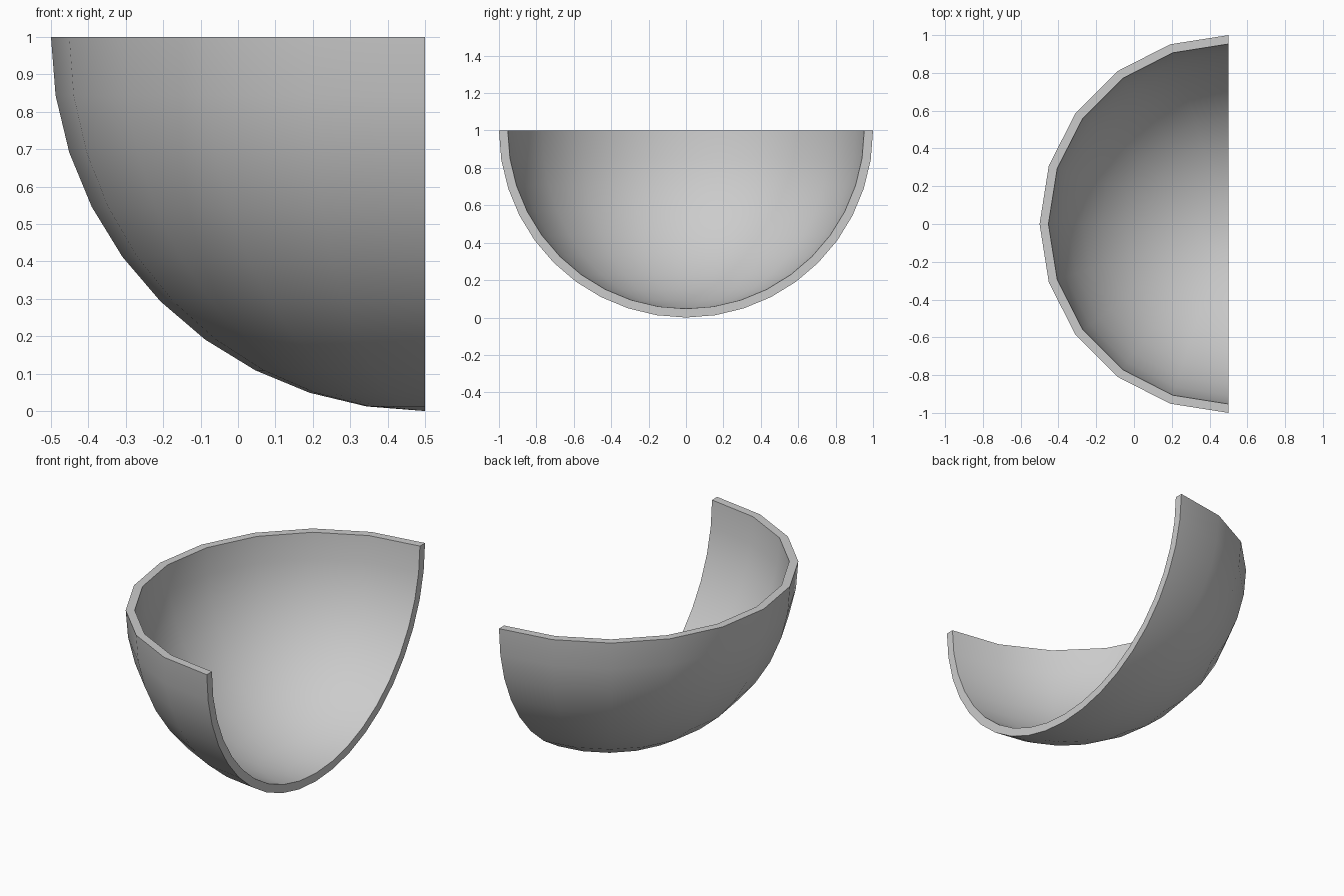
import bpy, bmesh
from math import sin, cos, radians

if "Cube" in bpy.data.objects:
    bpy.data.objects.remove(bpy.data.objects["Cube"])

CENTRE = (0.5, 0.0, 1.0)
SEGS, RINGS = 10, 10          # half turn in 18 degree steps, quarter arc in 9 degree steps
OUTER, INNER = 1.0, 0.953

bm = bmesh.new()


def quarter_sphere(radius):
    """Grid of rings from the rim down to a single bottom pole."""
    rings = []
    for i in range(RINGS):
        lat = radians(90 * i / RINGS)
        ring = []
        for j in range(SEGS + 1):
            lon = radians(90 + 180 * j / SEGS)
            ring.append(bm.verts.new((CENTRE[0] + radius * cos(lat) * cos(lon),
                                      CENTRE[1] + radius * cos(lat) * sin(lon),
                                      CENTRE[2] - radius * sin(lat))))
        rings.append(ring)
    pole = bm.verts.new((CENTRE[0], CENTRE[1], CENTRE[2] - radius))
    for a, b in zip(rings, rings[1:]):
        for j in range(SEGS):
            bm.faces.new((a[j], b[j], b[j + 1], a[j + 1]))
    for j in range(SEGS):
        bm.faces.new((rings[-1][j], pole, rings[-1][j + 1]))
    # open border, running round the rim and back along the cut side
    return (rings[0] + [r[-1] for r in rings[1:]] + [pole]
            + [r[0] for r in reversed(rings[1:])])


# outer and inner skins, joined by flat edges
outer = quarter_sphere(OUTER)
inner = quarter_sphere(INNER)
n = len(outer)
for k in range(n):
    m = (k + 1) % n
    bm.faces.new((outer[k], outer[m], inner[m], inner[k]))
bmesh.ops.recalc_face_normals(bm, faces=bm.faces)

mesh = bpy.data.meshes.new("quarter_dome_shell")
bm.to_mesh(mesh)
bm.free()
shell = bpy.data.objects.new("quarter_dome_shell", mesh)
bpy.context.collection.objects.link(shell)

# smooth curved skins, sharp rim
bpy.context.view_layer.objects.active = shell
shell.select_set(True)
bpy.ops.object.shade_smooth_by_angle(angle=radians(30))
